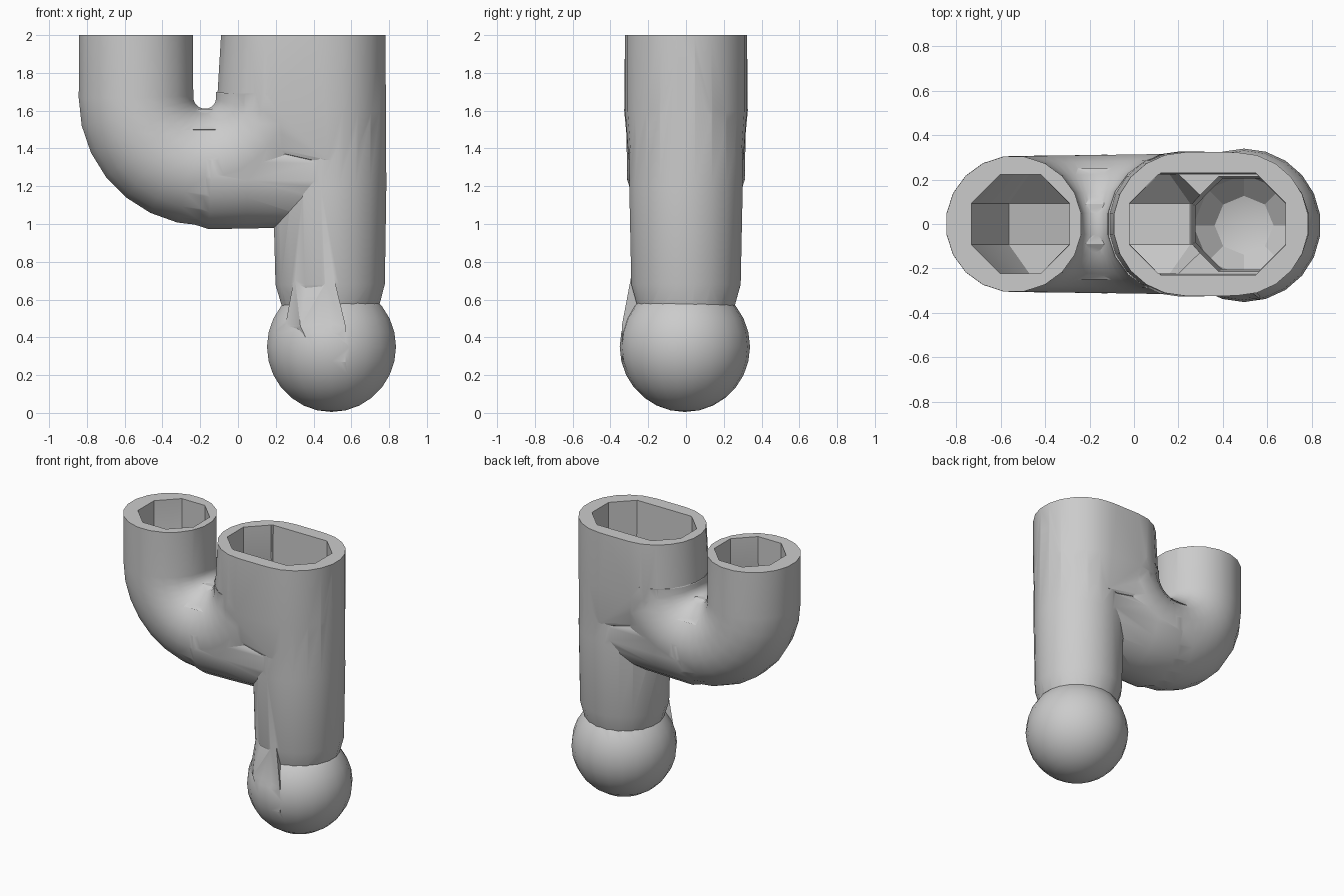
import bpy, bmesh
from math import sin, cos, pi
from mathutils import Vector

if "Cube" in bpy.data.objects:
    bpy.data.objects.remove(bpy.data.objects["Cube"])


def finish(name, bm):
    bmesh.ops.recalc_face_normals(bm, faces=bm.faces)
    me = bpy.data.meshes.new(name)
    bm.to_mesh(me)
    bm.free()
    ob = bpy.data.objects.new(name, me)
    bpy.context.collection.objects.link(ob)
    return ob


def pipe(name, path, radii, sides):
    """Closed pipe swept along (x, z) points."""
    bm = bmesh.new()
    rings = []
    for i, (x, z) in enumerate(path):
        a, b = path[max(i - 1, 0)], path[min(i + 1, len(path) - 1)]
        t = Vector((b[0] - a[0], b[1] - a[1])).normalized()
        ring = []
        for k in range(sides):
            u = 2 * pi * (k + 0.5) / sides
            c, s = radii[i] * cos(u), radii[i] * sin(u)
            ring.append(bm.verts.new((x - t.y * c, s, z + t.x * c)))
        rings.append(ring)
    for p, q in zip(rings, rings[1:]):
        for k in range(sides):
            j = (k + 1) % sides
            bm.faces.new((p[k], p[j], q[j], q[k]))
    bm.faces.new(rings[0])
    bm.faces.new(rings[-1])
    return finish(name, bm)


def hull(name, pts):
    bm = bmesh.new()
    for p in pts:
        bm.verts.new(p)
    bmesh.ops.convex_hull(bm, input=bm.verts)
    bmesh.ops.dissolve_limit(bm, angle_limit=0.01, verts=bm.verts, edges=bm.edges)
    return finish(name, bm)


def stadium(name, sections, sides):
    """Hull of circles given as (x, radius, z)."""
    angles = [2 * pi * (k + 0.5) / sides for k in range(sides)]
    return hull(name, [(x + r * cos(a), r * sin(a), z)
                       for x, r, z in sections for a in angles])


def ball(name, r, z, u, v):
    bm = bmesh.new()
    bmesh.ops.create_uvsphere(bm, u_segments=u, v_segments=v, radius=r)
    bmesh.ops.translate(bm, verts=bm.verts, vec=(0.495, -0.006, z))
    return finish(name, bm)


def combine(base, other, op):
    m = base.modifiers.new(op, 'BOOLEAN')
    m.operation, m.solver, m.object = op, 'EXACT', other
    bpy.context.view_layer.objects.active = base
    bpy.ops.object.modifier_apply(modifier=m.name)
    bpy.data.objects.remove(other, do_unlink=True)


def u_path(steps, cx, r, end):
    arc = [(cx - r * cos(pi * i / steps), 1.67 - r * sin(pi * i / steps))
           for i in range(steps + 1)]
    return [(cx - r, 2.1)] + arc + [(cx + r, end)]


# Outer shell: U bend, side connector, saddle, merged top, main pipe, ball, web
path = u_path(14, -0.17, 0.37, 1.69)
body = pipe("trap_pipe", path, [0.306 + 0.001 * i for i in range(len(path))], 20)
solids = [
    pipe("connector", [(-0.36, 1.3), (-0.14, 1.285), (0.05, 1.28), (0.46, 1.275)],
         [0.26, 0.316, 0.308, 0.292], 20),
    hull("saddle", [(x, y * s, z) for x in (-0.28, -0.06) for s in (-1, 1)
                    for y, z in ((0.09, 1.61), (0.25, 1.5), (0.09, 1.45))]),
    stadium("merged_top", [(0.235, 0.322, 2.1), (0.463, 0.322, 2.1), (0.21, 0.327, 1.6),
                           (0.463, 0.322, 1.6), (0.2, 0.29, 1.4), (0.475, 0.303, 1.34)], 22),
    pipe("main_pipe", [(0.49, 0.4), (0.49, 0.57), (0.488, 0.68), (0.485, 1.2), (0.48, 2.08)],
         [0.22, 0.262, 0.293, 0.304, 0.304], 20),
    ball("ball", 0.345, 0.35, 22, 14),
    hull("web", [(x, y, z) for x, y, z in (
        (0.3, -0.215, 0.73), (0.5, -0.285, 0.75), (0.25, -0.215, 0.46), (0.33, -0.305, 0.46),
        (0.57, -0.34, 0.46), (0.57, -0.335, 0.27), (0.42, -0.33, 0.27), (0.45, 0, 0.4))]),
]
for s in solids:
    combine(body, s, 'UNION')

# Hollow inside, with coarse facets, and a level top
path = u_path(4, -0.155, 0.355, 2.12)
hollows = [
    pipe("bend_bore", path, [0.24] * len(path), 8),
    stadium("top_bore", [(0.215, 0.25, 2.2), (0.45, 0.25, 2.2),
                         (0.215, 0.24, 1.45), (0.46, 0.24, 1.45)], 8),
    pipe("main_bore", [(0.485, 0.3), (0.46, 2.15)], [0.22, 0.238], 8),
    ball("ball_bore", 0.265, 0.35, 8, 6),
    hull("leveller", [(x, y, z) for x in (-2, 2) for y in (-1, 1) for z in (2, 3)]),
]
for h in hollows:
    combine(body, h, 'DIFFERENCE')

bpy.ops.object.select_all(action='DESELECT')
body.select_set(True)
bpy.context.view_layer.objects.active = body
bpy.ops.object.shade_smooth_by_angle(angle=0.4)
